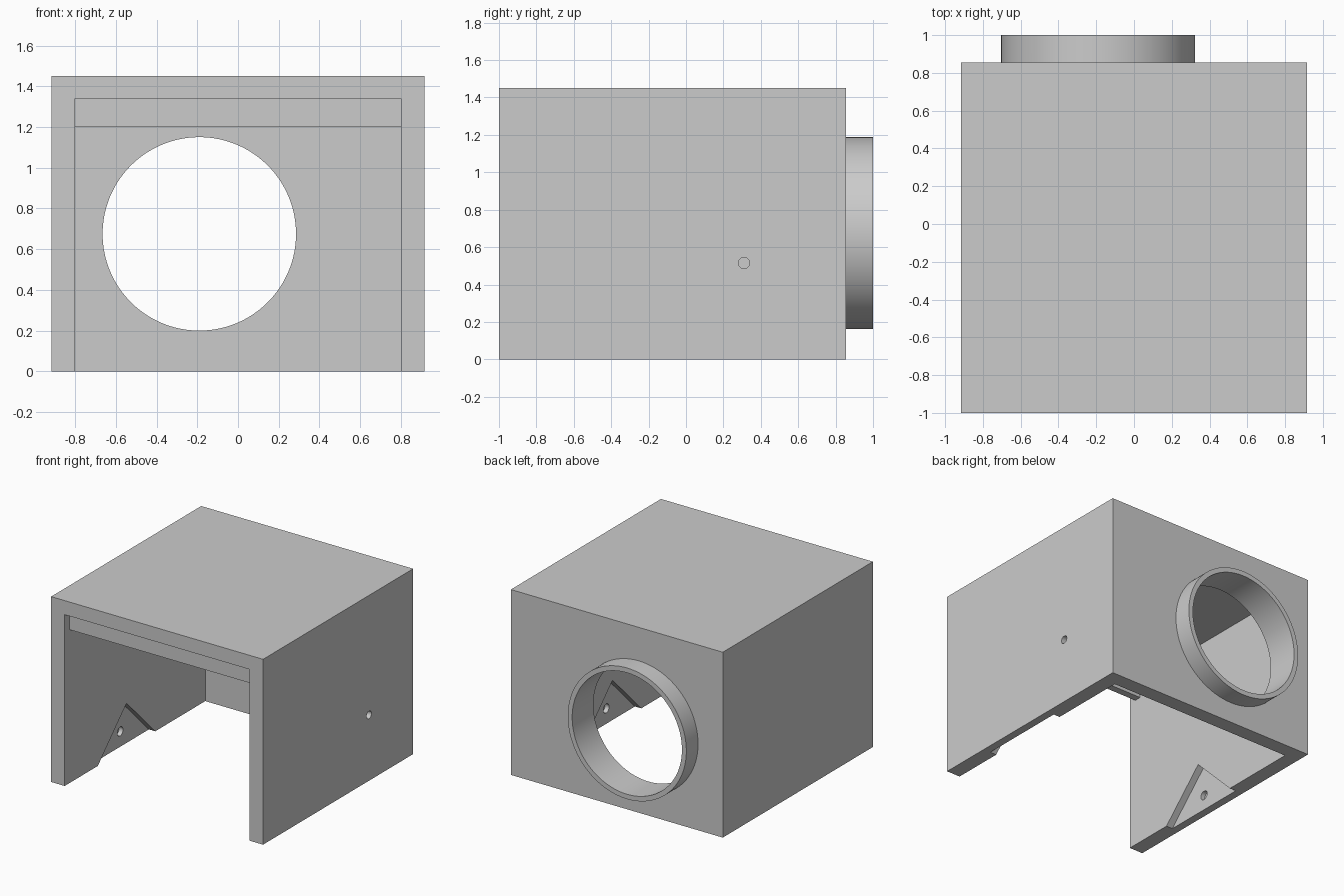
import bpy
import bmesh
from math import pi
from mathutils import Matrix

if "Cube" in bpy.data.objects:
    bpy.data.objects.remove(bpy.data.objects["Cube"], do_unlink=True)

grey = bpy.data.materials.new("plain grey")
grey.use_nodes = True
colour = (0.6, 0.6, 0.6, 1)
grey.diffuse_color = colour
grey.node_tree.nodes["Principled BSDF"].inputs["Base Color"].default_value = colour


def finish(bm, name):
    mesh = bpy.data.meshes.new(name)
    bm.to_mesh(mesh)
    bm.free()
    mesh.materials.append(grey)
    obj = bpy.data.objects.new(name, mesh)
    bpy.context.collection.objects.link(obj)
    return obj


def box(name, low, high):
    bm = bmesh.new()
    size = [b - a for a, b in zip(low, high)]
    centre = [(a + b) / 2 for a, b in zip(low, high)]
    bmesh.ops.create_cube(bm, size=1, matrix=Matrix.Translation(centre) @ Matrix.Diagonal((*size, 1)))
    return finish(bm, name)


def cylinder(name, axis, radius, centre, length, sides=32):
    turn = Matrix.Rotation(pi / 2, 4, "Y" if axis == "X" else "X")
    bm = bmesh.new()
    bmesh.ops.create_cone(bm, cap_ends=True, segments=sides, radius1=radius, radius2=radius,
                          depth=length, matrix=Matrix.Translation(centre) @ turn)
    return finish(bm, name)


def combine(target, tool, operation="DIFFERENCE"):
    tool.hide_render = True
    mod = target.modifiers.new("combine", "BOOLEAN")
    mod.operation, mod.object, mod.solver = operation, tool, "EXACT"
    bpy.ops.object.select_all(action="DESELECT")
    bpy.context.view_layer.objects.active = target
    target.select_set(True)
    bpy.ops.object.modifier_apply(modifier=mod.name)
    bpy.data.objects.remove(tool, do_unlink=True)


HALF_W, HEIGHT, BACK = 0.917, 1.45, 0.855
INNER_W, CEILING, INNER_BACK = 0.8, 1.34, 0.738
DUCT_X, DUCT_Z = -0.19, 0.675
NOTCH_Y = -0.235

# Box shell, open at the front and underneath
housing = box("housing", (-HALF_W, -1, 0), (HALF_W, BACK, HEIGHT))
combine(housing, box("cavity", (-INNER_W, -1.2, -0.2), (INNER_W, INNER_BACK, CEILING)))

# Round duct collar on the back, bored through the wall
combine(housing, cylinder("collar", "Y", 0.513, (DUCT_X, 0.9, DUCT_Z), 0.2, 128), "UNION")
combine(housing, cylinder("bore", "Y", 0.475, (DUCT_X, 0.9, DUCT_Z), 0.6, 128))

# Triangular notches with blind holes at the foot of both side walls
for side in (-1, 1):
    combine(housing, cylinder("notch", "X", 0.355, (side * (INNER_W - 0.02), NOTCH_Y, 0), 0.15, 4))
    combine(housing, cylinder("blind_hole", "X", 0.035, (side * INNER_W, NOTCH_Y, 0.12), 0.18))

# Small hole through the left wall
combine(housing, cylinder("side_hole", "X", 0.03, (HALF_W, 0.31, 0.515), 0.4))

# Cross bar hanging under the roof just inside the opening
front_bar = box("front_bar", (-INNER_W - 0.01, -0.94, 1.2), (INNER_W + 0.01, -0.885, CEILING + 0.01))

bpy.ops.object.select_all(action="DESELECT")
housing.select_set(True)
bpy.context.view_layer.objects.active = housing
bpy.ops.object.shade_smooth_by_angle(angle=pi / 6)
